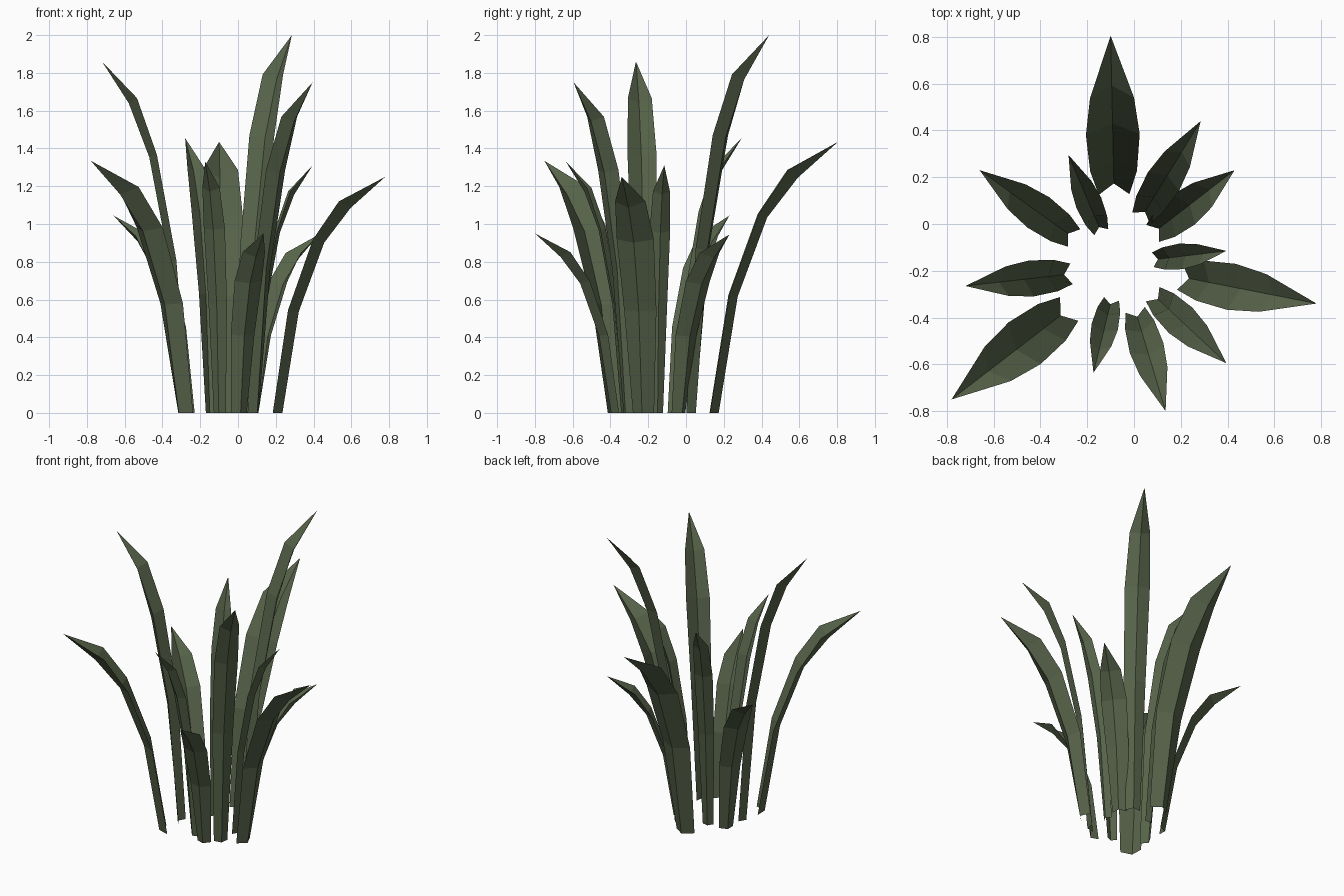
import bpy
import math
from mathutils import Vector

if "Cube" in bpy.data.objects:
    bpy.data.objects.remove(bpy.data.objects["Cube"])

green = bpy.data.materials.new("olive_green")
green.diffuse_color = (0.095, 0.125, 0.068, 1)
green.use_nodes = True
green.node_tree.nodes["Principled BSDF"].inputs["Base Color"].default_value = green.diffuse_color

# Shared blade profile: (reach fraction, height fraction, width fraction, crease depth fraction)
PROFILE = [(0.0, 0.0, 0.57, 1.0), (0.148, 0.435, 0.87, 1.0),
           (0.378, 0.735, 1.0, 1.0), (0.607, 0.896, 0.82, 1.15)]
DROP = [0.0, 0.007, 0.017, 0.034]   # crease sags by this share of the reach curve


def make_blade(name, base, tip, height, width):
    """Folded leaf sheet from base to tip, crease on the outer side."""
    base, tip = Vector((*base, 0)), Vector((*tip, 0))
    reach = tip - base
    out = reach.normalized()
    side = Vector((-out.y, out.x, 0))
    depth = 0.205 * width
    verts, faces = [], []
    for (r, h, w, d), drop in zip(PROFILE, DROP):
        mid = base + reach * r + Vector((0, 0, height * h))
        half = side * (width * w / 2)
        crease = mid + out * depth * d - Vector((0, 0, depth * drop * 25))
        verts += [mid + half, crease, mid - half]
    verts.append(tip + Vector((0, 0, height)))
    for i in range(len(PROFILE) - 1):
        a = i * 3
        faces += [(a, a + 1, a + 4, a + 3), (a + 1, a + 2, a + 5, a + 4)]
    a = (len(PROFILE) - 1) * 3
    faces += [(a, a + 1, a + 3), (a + 1, a + 2, a + 3)]
    mesh = bpy.data.meshes.new(name)
    mesh.from_pydata(verts, [], faces)
    mesh.materials.append(green)
    bpy.context.collection.objects.link(bpy.data.objects.new(name, mesh))


# Ring of blades: base xy, tip xy, height, greatest width
BLADES = [
    ((-0.085, 0.126), (-0.10, 0.805), 1.435, 0.23),
    ((0.03, 0.025), (0.285, 0.44), 2.0, 0.155),
    ((0.08, -0.04), (0.43, 0.23), 0.945, 0.16),
    ((0.08, -0.153), (0.395, -0.115), 1.31, 0.11),
    ((0.195, -0.225), (0.78, -0.34), 1.25, 0.20),
    ((0.08, -0.30), (0.395, -0.595), 1.75, 0.148),
    ((0.005, -0.367), (0.135, -0.80), 0.95, 0.15),
    ((-0.096, -0.32), (-0.173, -0.636), 1.33, 0.115),
    ((-0.277, -0.363), (-0.78, -0.75), 1.335, 0.225),
    ((-0.267, -0.213), (-0.72, -0.265), 1.86, 0.155),
    ((-0.256, -0.06), (-0.66, 0.23), 1.045, 0.16),
    ((-0.14, -0.035), (-0.28, 0.295), 1.455, 0.115),
]
for n, spec in enumerate(BLADES, 1):
    make_blade(f"leaf_blade_{n}", *spec)
